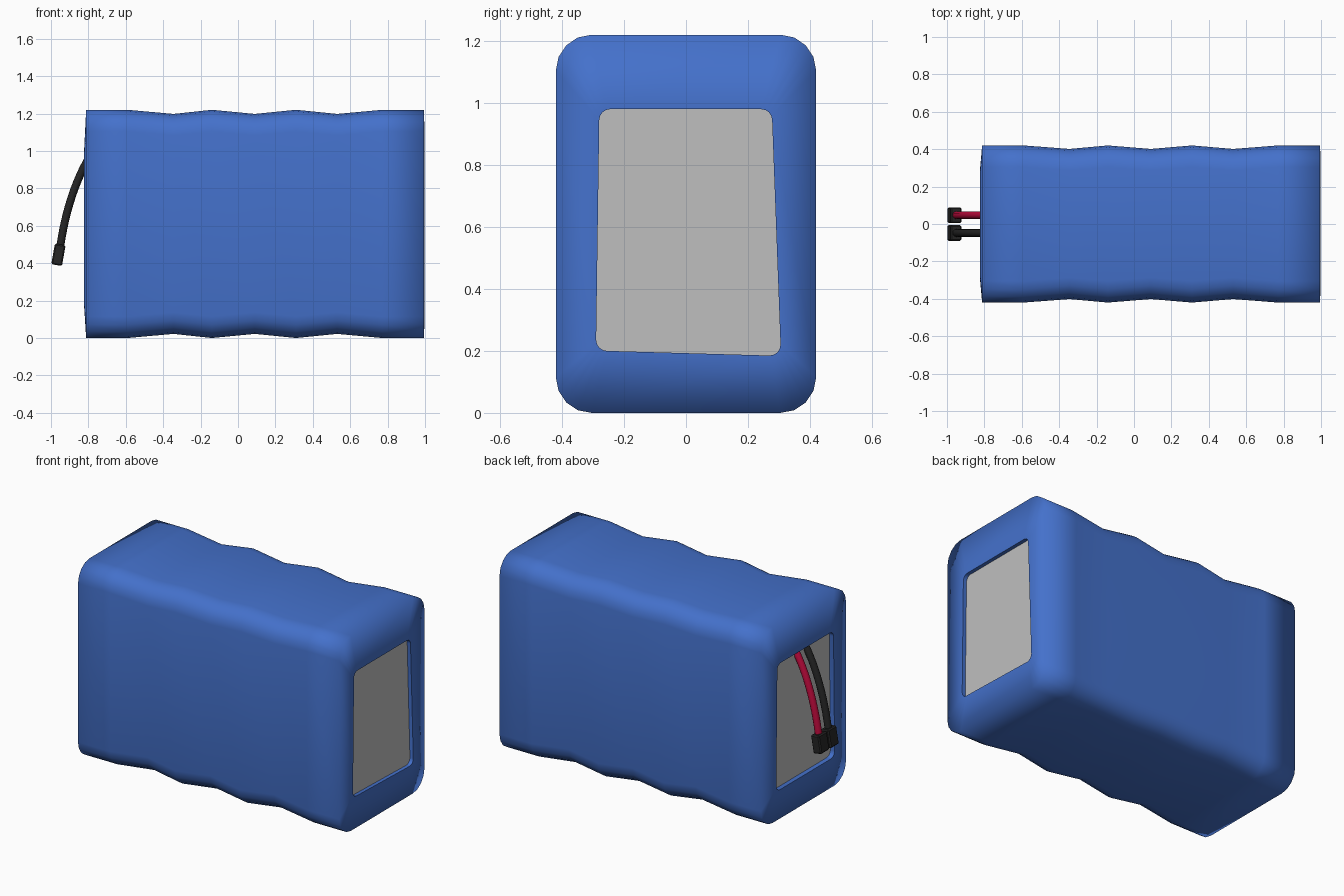
import bpy, bmesh, math
from mathutils import Vector, Matrix

if "Cube" in bpy.data.objects:
    bpy.data.objects.remove(bpy.data.objects["Cube"])


def material(name, rgb):
    m = bpy.data.materials.new(name)
    m.diffuse_color = (*rgb, 1)
    m.use_nodes = True
    m.node_tree.nodes["Principled BSDF"].inputs["Base Color"].default_value = m.diffuse_color
    return m


BLUE = material("blue wrap", (0.058, 0.165, 0.60))
GREY = material("grey end plate", (0.52, 0.52, 0.52))
RED = material("red wire", (0.50, 0.003, 0.045))
BLACK = material("black plastic", (0.018, 0.018, 0.018))


def finish(bm, name, mat):
    me = bpy.data.meshes.new(name)
    bm.to_mesh(me)
    bm.free()
    me.materials.append(mat)
    ob = bpy.data.objects.new(name, me)
    bpy.context.collection.objects.link(ob)
    return ob


def outline(corners, r, seg=4):
    """Rounded four-sided loop in (y, z), counter-clockwise from bottom right."""
    pts = []
    signs = [(1, -1), (1, 1), (-1, 1), (-1, -1)]
    for k, ((y, z), (sy, sz)) in enumerate(zip(corners, signs)):
        for i in range(seg + 1):
            a = math.radians(-90 + 90 * k + 90 * i / seg)
            pts.append((y - sy * r + r * math.cos(a), z - sz * r + r * math.sin(a)))
    return pts


def box_outline(h, inset):
    y, z0, z1 = 0.42 - inset * 0.85, inset, 1.22 - inset
    return outline([(y, z0), (y, z1), (-y, z1), (-y, z0)], h)


# Shrink-wrap sleeve: wavy body, folded ends with a recessed window at each end
right_win = outline([(0.305, 0.185), (0.278, 0.98), (-0.28, 0.98), (-0.29, 0.20)], 0.035)
left_win = outline([(0.285, 0.19), (0.275, 0.98), (-0.28, 0.98), (-0.29, 0.19)], 0.035)
body = [(-0.812, 0), (-0.59, 0), (-0.345, 0.022), (-0.14, 0), (0.09, 0.022),
        (0.31, 0), (0.53, 0.022), (0.77, 0), (0.995, 0)]
rings = [(-0.77, left_win), (-0.824, left_win)]
rings += [(x, box_outline(0.115, d)) for x, d in body]
rings += [(0.998, right_win), (0.95, right_win)]
bm = bmesh.new()
loops = [[bm.verts.new((x, y, z)) for y, z in pts] for x, pts in rings]
n = len(loops[0])
for a, b in zip(loops, loops[1:]):
    for i in range(n):
        j = (i + 1) % n
        bm.faces.new((a[i], a[j], b[j], b[i])).smooth = True
for ring in (loops[1], loops[-2]):           # crisp window edges
    for i in range(n):
        bm.edges.get((ring[i], ring[(i + 1) % n])).smooth = False
finish(bm, "wrap_sleeve", BLUE)


def box(name, centre, size, mat, tilt=0.0, bevel=0.0):
    bm = bmesh.new()
    bmesh.ops.create_cube(bm, size=1)
    bmesh.ops.scale(bm, vec=size, verts=bm.verts)
    if bevel:
        bmesh.ops.bevel(bm, geom=bm.edges[:], offset=bevel, segments=1, affect='EDGES')
    bm.transform(Matrix.Translation(centre) @ Matrix.Rotation(tilt, 4, 'Y'))
    return finish(bm, name, mat)


# Grey inner block seen through both windows
box("cell_block", (0.09, 0, 0.6), (1.77, 0.7, 1.0), GREY)


# Wires: round tube swept along a drooping path
def wire(name, y, mat, r=0.021, sides=12, steps=16):
    p = [Vector(v) for v in ((-0.76, y, 1.02), (-0.86, y, 0.88), (-0.925, y, 0.68), (-0.953, y, 0.47))]
    bm = bmesh.new()
    rows = []
    for s in range(steps + 1):
        t = s / steps
        u = 1 - t
        c = u**3 * p[0] + 3*u*u*t * p[1] + 3*u*t*t * p[2] + t**3 * p[3]
        d = (u*u * (p[1]-p[0]) + 2*u*t * (p[2]-p[1]) + t*t * (p[3]-p[2])).normalized()
        side = Vector((0, 1, 0))
        up = d.cross(side)
        rows.append([bm.verts.new(c + r * (math.cos(a) * side + math.sin(a) * up))
                     for a in (math.tau * k / sides for k in range(sides))])
    for a, b in zip(rows, rows[1:]):
        for i in range(sides):
            j = (i + 1) % sides
            bm.faces.new((a[i], a[j], b[j], b[i])).smooth = True
    bm.faces.new(rows[0])
    bm.faces.new(rows[-1])
    bmesh.ops.recalc_face_normals(bm, faces=bm.faces)
    finish(bm, name, mat)


# Each wire ends in a small tilted connector
for label, y, mat in (("red", 0.047, RED), ("black", -0.048, BLACK)):
    wire(label + "_wire", y, mat)
    box(label + "_connector", (-0.960, y, 0.445), (0.058, 0.084, 0.112), BLACK,
        tilt=math.radians(10), bevel=0.007)
